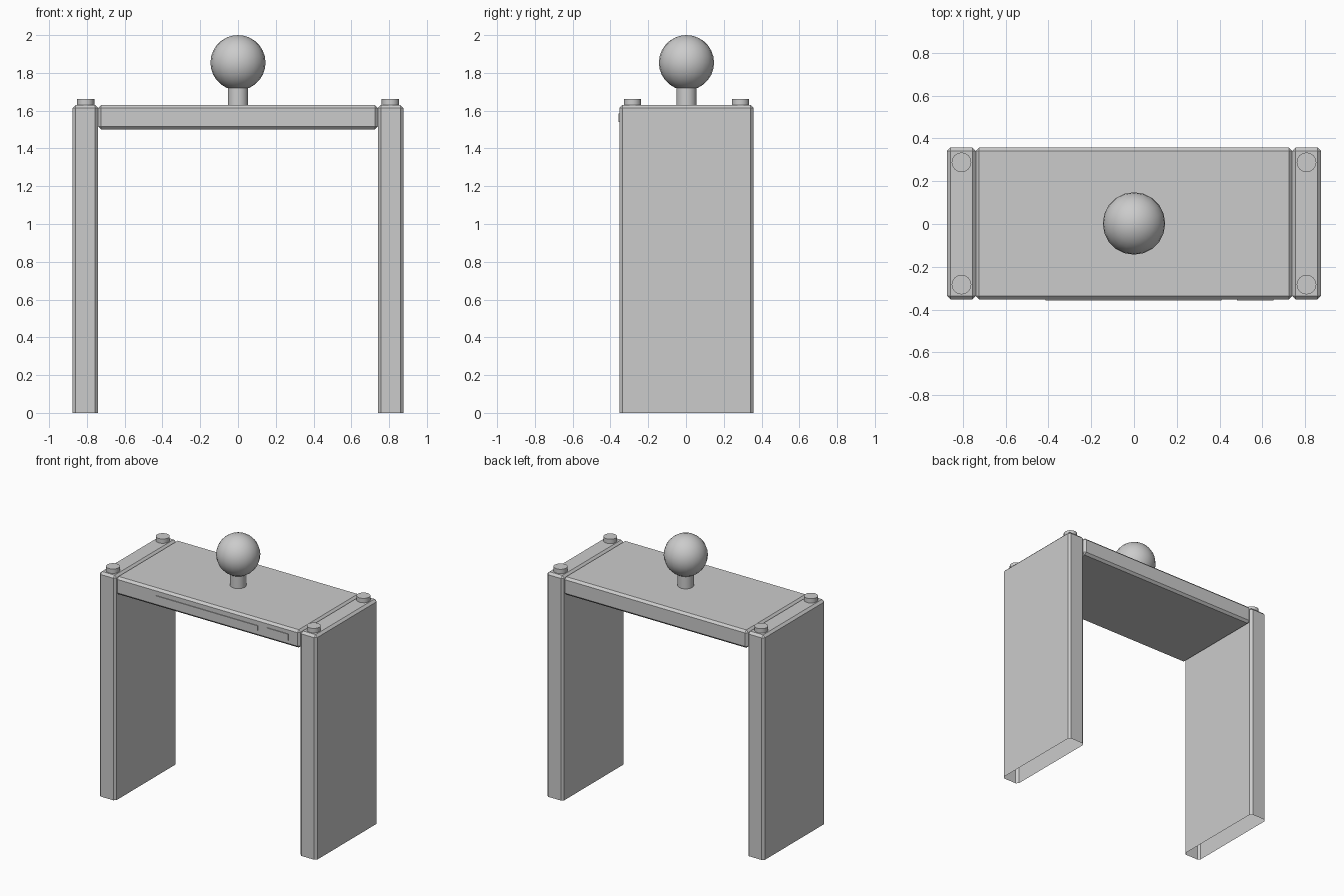
import bpy, bmesh, math
from mathutils import Vector

if "Cube" in bpy.data.objects:
    bpy.data.objects.remove(bpy.data.objects["Cube"])

Y0 = 0.0025          # body sits slightly back because the front trim protrudes
HALF_D = 0.355
TOP = 1.63


def finish(bm, name):
    bmesh.ops.recalc_face_normals(bm, faces=bm.faces)
    me = bpy.data.meshes.new(name)
    bm.to_mesh(me)
    bm.free()
    ob = bpy.data.objects.new(name, me)
    bpy.context.collection.objects.link(ob)
    return ob


def box(name, lo, hi, chamfer=0.0, open_bottom=False):
    bm = bmesh.new()
    bmesh.ops.create_cube(bm, size=1)
    lo, hi = Vector(lo), Vector(hi)
    for v in bm.verts:
        v.co = (lo + hi) / 2 + v.co * (hi - lo)
    if open_bottom:
        bottom = [f for f in bm.faces if f.normal.z < -0.9]
        bmesh.ops.delete(bm, geom=bottom, context='FACES_ONLY')
    if chamfer:
        edges = [e for e in bm.edges if not e.is_boundary]
        bmesh.ops.bevel(bm, geom=edges, offset=chamfer, segments=1,
                        profile=0.5, affect='EDGES')
    return finish(bm, name)


def cylinder(name, x, y, r, z0, z1, sides):
    bm = bmesh.new()
    bmesh.ops.create_cone(bm, cap_ends=True, segments=sides, radius1=r,
                          radius2=r, depth=z1 - z0)
    bmesh.ops.translate(bm, verts=bm.verts, vec=(x, y, (z0 + z1) / 2))
    return finish(bm, name)


def smooth(ob, angle=40):
    bpy.ops.object.select_all(action='DESELECT')
    ob.select_set(True)
    bpy.context.view_layer.objects.active = ob
    bpy.ops.object.shade_smooth_by_angle(angle=math.radians(angle))


# Hollow side panels with open undersides, and their corner buttons
for side, s in (("left", -1), ("right", 1)):
    x0, x1 = sorted((s * 0.74, s * 0.875))
    box(f"{side}_leg", (x0, Y0 - HALF_D, 0), (x1, Y0 + HALF_D, TOP),
        0.016, open_bottom=True)
    for end, t in (("front", -1), ("back", 1)):
        smooth(cylinder(f"{side}_{end}_button", s * 0.807, Y0 + t * 0.286,
                        0.046, TOP - 0.005, 1.662, 16))

# Crossbeam
box("crossbeam", (-0.74, Y0 - HALF_D, 1.5), (0.74, Y0 + HALF_D, TOP), 0.016)

# Front trim strip and small display
front = Y0 - HALF_D
box("front_strip", (-0.413, front - 0.005, 1.549), (0.409, front + 0.01, 1.581))
box("front_display", (0.483, front - 0.005, 1.541), (0.653, front + 0.01, 1.586))

# Neck and ball on top
smooth(cylinder("neck", 0, Y0, 0.054, TOP - 0.005, 1.73, 16))
bm = bmesh.new()
bmesh.ops.create_uvsphere(bm, u_segments=20, v_segments=14, radius=0.146)
bmesh.ops.translate(bm, verts=bm.verts, vec=(0, Y0, 1.854))
smooth(finish(bm, "ball"))
